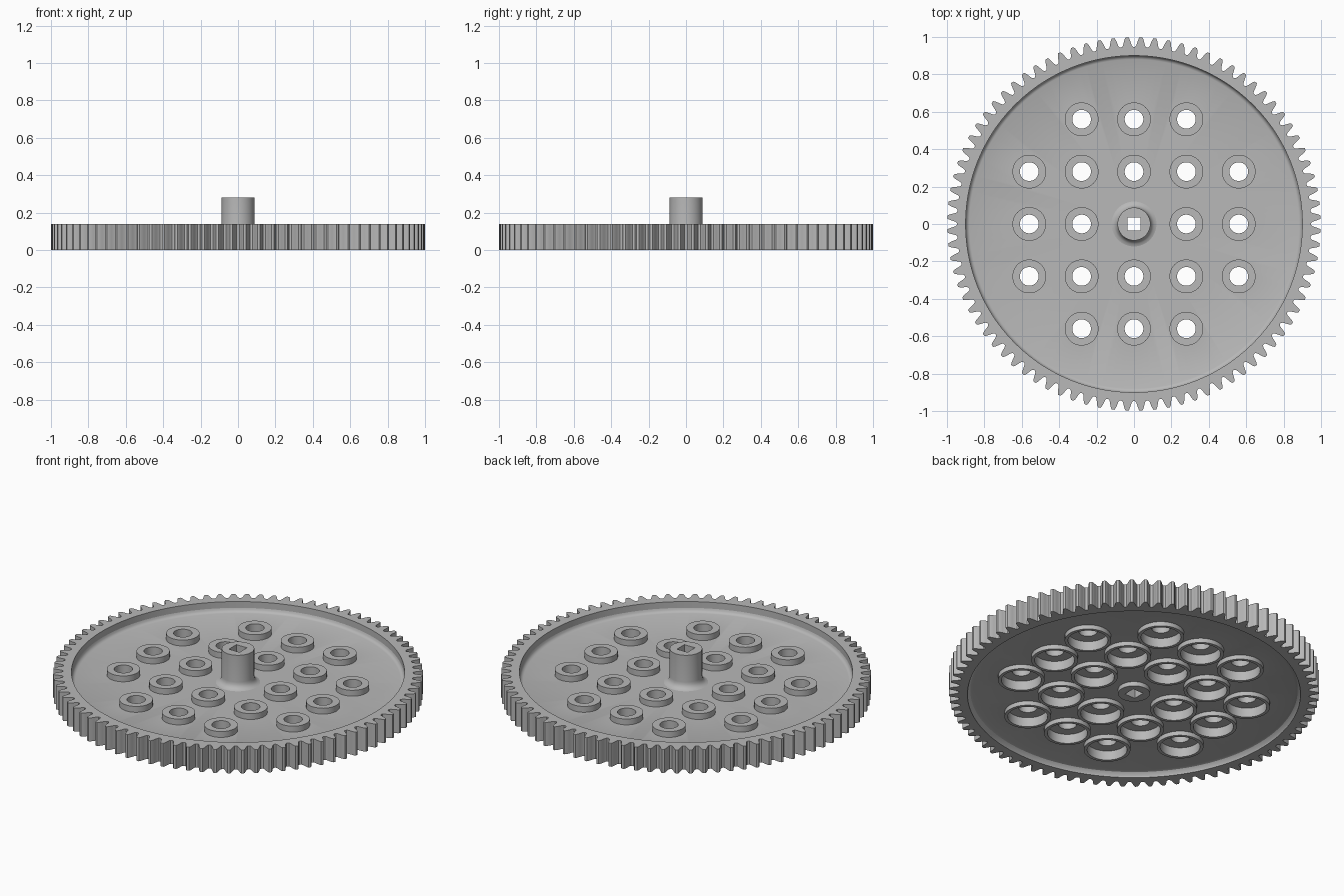
import bpy, bmesh, math
from mathutils import Matrix, Vector

if "Cube" in bpy.data.objects:
    bpy.data.objects.remove(bpy.data.objects["Cube"], do_unlink=True)

# Single plain grey plastic
grey = bpy.data.materials.new("grey_plastic")
grey.use_nodes = True
colour = (0.48, 0.48, 0.48, 1)
grey.diffuse_color = colour
grey.node_tree.nodes["Principled BSDF"].inputs["Base Color"].default_value = colour

parts = []


def make_object(name, bm):
    bmesh.ops.recalc_face_normals(bm, faces=bm.faces)
    mesh = bpy.data.meshes.new(name)
    bm.to_mesh(mesh)
    bm.free()
    mesh.materials.append(grey)
    obj = bpy.data.objects.new(name, mesh)
    bpy.context.collection.objects.link(obj)
    parts.append(obj)
    return obj


def lathe(bm, profile, segments, closed=True, centre=(0, 0)):
    """Revolve a radius/height profile about a vertical axis."""
    points = list(profile) + ([profile[0]] if closed else [])
    rings = []
    for r, z in points:
        if r == 0:
            rings.append([bm.verts.new((centre[0], centre[1], z))])
        else:
            rings.append([bm.verts.new((centre[0] + r * math.cos(a), centre[1] + r * math.sin(a), z))
                          for a in (math.tau * i / segments for i in range(segments))])
    for lower, upper in zip(rings, rings[1:]):
        for i in range(segments):
            j = (i + 1) % segments
            corners = [lower[i % len(lower)], lower[j % len(lower)],
                       upper[j % len(upper)], upper[i % len(upper)]]
            bm.faces.new(list(dict.fromkeys(corners)))
    if closed:
        bmesh.ops.remove_doubles(bm, verts=rings[0] + rings[-1], dist=1e-5)


def cut(target, cutter):
    mod = target.modifiers.new("cut", "BOOLEAN")
    mod.operation = "DIFFERENCE"
    mod.solver = "EXACT"
    mod.object = cutter
    bpy.context.view_layer.update()
    graph = bpy.context.evaluated_depsgraph_get()
    result = bpy.data.meshes.new_from_object(target.evaluated_get(graph))
    target.modifiers.clear()
    target.data = result
    parts.remove(cutter)
    bpy.data.objects.remove(cutter, do_unlink=True)


# Toothed rim: one tooth outline repeated around, walls to an inner circle
TEETH, HEIGHT, INNER = 84, 0.14, 0.9
tooth = [(-0.5, 0.946), (-0.4, 0.948), (-0.32, 0.956), (-0.25, 0.973), (-0.17, 0.99),
         (-0.09, 0.999), (0.09, 0.999), (0.17, 0.99), (0.25, 0.973), (0.32, 0.956), (0.4, 0.948)]
bm = bmesh.new()
columns = []
for t in range(TEETH):
    for offset, radius in tooth:
        a = math.tau * (t + 0.5 + offset) / TEETH
        ray = Vector((math.cos(a), math.sin(a), 0))
        columns.append([bm.verts.new(ray * r + Vector((0, 0, z)))
                        for r, z in ((radius, 0), (radius, HEIGHT), (INNER, HEIGHT), (INNER, 0))])
for i, here in enumerate(columns):
    there = columns[(i + 1) % len(columns)]
    for k in range(4):
        n = (k + 1) % 4
        bm.faces.new((here[k], there[k], there[n], here[n]))
make_object("toothed_rim", bm)

# Thin web disc with filleted joins to the rim
WEB_TOP, WEB_LOW = 0.08, 0.03
bm = bmesh.new()
lathe(bm, [(0.086, WEB_LOW), (0.87, WEB_LOW), (0.885, 0.026), (0.895, 0.016), (0.901, 0.004),
           (0.901, 0.105), (0.897, 0.092), (0.89, 0.084), (0.88, WEB_TOP), (0.086, WEB_TOP)], 128)
web = make_object("web_disc", bm)

# Mounting hole grid: five by five without the corners and the centre
SPACING = 0.28
holes = [(i * SPACING, j * SPACING) for i in range(-2, 3) for j in range(-2, 3)
         if 0 < i * i + j * j < 8]
bm = bmesh.new()
for spot in holes:
    lathe(bm, [(0, -0.1), (0.115, -0.1), (0.115, 0.06), (0.09, 0.06), (0.09, 0.2), (0, 0.2)],
          40, False, spot)
cut(web, make_object("hole_cutter", bm))

# Raised boss above and open cup below at every mounting hole
bm = bmesh.new()
lathe(bm, [(0.05, 0.115), (0.09, 0.115), (0.09, 0.06), (0.115, 0.06), (0.115, WEB_LOW),
           (0.126, WEB_LOW), (0.126, 0.004), (0.108, 0.004), (0.108, 0.06), (0.05, 0.06)], 40)
socket = make_object("hole_socket", bm)
for n, (x, y) in enumerate(holes):
    item = socket
    if n:
        item = socket.copy()
        bpy.context.collection.objects.link(item)
        parts.append(item)
    item.location = (x, y, 0)

# Central hub with a flared foot and a square shaft bore
bm = bmesh.new()
lathe(bm, [(0, 0.004), (0.086, 0.004), (0.086, 0.07), (0.12, WEB_TOP), (0.107, 0.084),
           (0.096, 0.094), (0.09, 0.106), (0.088, 0.12), (0.088, 0.28), (0, 0.28)], 48, False)
hub = make_object("hub", bm)
bm = bmesh.new()
bmesh.ops.create_cube(bm, size=1, matrix=Matrix.Diagonal((0.07, 0.07, 1, 1)))
cut(hub, make_object("shaft_cutter", bm))

# Smooth curved walls, keep sharp edges
bpy.ops.object.select_all(action="DESELECT")
for obj in parts:
    obj.select_set(True)
bpy.context.view_layer.objects.active = parts[0]
bpy.ops.object.shade_smooth_by_angle(angle=math.radians(30))
